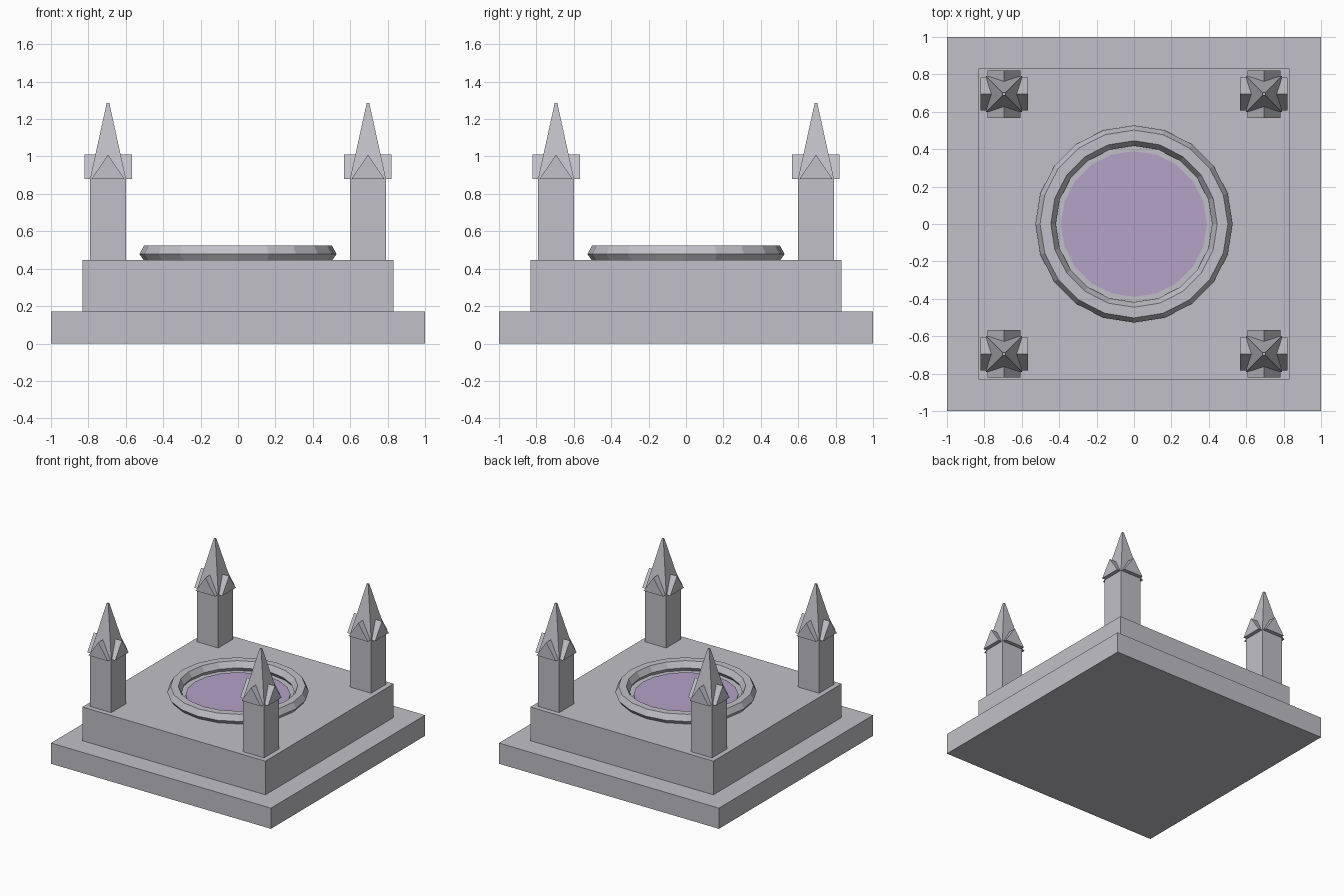
import bpy
import bmesh
from math import cos, sin, tau

cube = bpy.data.objects.get("Cube")
if cube:
    bpy.data.objects.remove(cube, do_unlink=True)


def material(name, colour):
    mat = bpy.data.materials.new(name)
    mat.use_nodes = True
    mat.diffuse_color = (*colour, 1)
    mat.node_tree.nodes["Principled BSDF"].inputs["Base Color"].default_value = (*colour, 1)
    return mat


stone = material("grey stone", (0.53, 0.53, 0.57))
violet = material("pale violet", (0.46, 0.36, 0.57))


def finish(name, bm, mat):
    bmesh.ops.recalc_face_normals(bm, faces=bm.faces)
    mesh = bpy.data.meshes.new(name)
    bm.to_mesh(mesh)
    bm.free()
    mesh.materials.append(mat)
    obj = bpy.data.objects.new(name, mesh)
    bpy.context.collection.objects.link(obj)
    return obj


def loft(name, loops, mat, closed=False):
    """Skin a series of equal vertex loops, capping the ends or joining them."""
    bm = bmesh.new()
    rings = [[bm.verts.new(p) for p in loop] for loop in loops]
    pairs = list(zip(rings, rings[1:]))
    if closed:
        pairs.append((rings[-1], rings[0]))
    else:
        bm.faces.new(rings[0])
        bm.faces.new(rings[-1])
    for a, b in pairs:
        for i in range(len(a)):
            j = (i + 1) % len(a)
            bm.faces.new((a[i], a[j], b[j], b[i]))
    return finish(name, bm, mat)


def square(half, z, cx=0, cy=0):
    return [(cx + sx * half, cy + sy * half, z)
            for sx, sy in ((-1, -1), (1, -1), (1, 1), (-1, 1))]


def circle(radius, z, sides=20):
    return [(radius * cos(tau * i / sides), radius * sin(tau * i / sides), z)
            for i in range(sides)]


# Stepped plinth
loft("lower_step", [square(1, 0), square(1, 0.17)], stone)
loft("upper_step", [square(0.832, 0.17), square(0.832, 0.447)], stone)

# Bevelled basin rim and the violet pool inside it
rim = [(0.505, 0.447), (0.527, 0.478), (0.502, 0.525),
       (0.445, 0.525), (0.418, 0.478), (0.44, 0.447)]
loft("basin_rim", [circle(r, z) for r, z in rim], stone, closed=True)
loft("pool", [circle(0.39, 0.447), circle(0.39, 0.455)], violet)

# Corner pinnacles: shaft, spire and two crossing gables
for y, depth in ((-0.695, "front"), (0.695, "back")):
    for x, side in ((-0.695, "right"), (0.695, "left")):
        tag = f"{depth}_{side}"
        loft(f"{tag}_shaft", [square(0.096, 0.447, x, y), square(0.096, 0.88, x, y)], stone)
        loft(f"{tag}_spire", [square(0.096, 0.88, x, y), square(0.007, 1.285, x, y)], stone)
        section = ((-0.088, 0.88), (0.088, 0.88), (0, 1.01))
        loft(f"{tag}_gable_across",
             [[(x + e, y + w, z) for w, z in section] for e in (-0.127, 0.127)], stone)
        loft(f"{tag}_gable_along",
             [[(x + w, y + e, z) for w, z in section] for e in (-0.127, 0.127)], stone)
